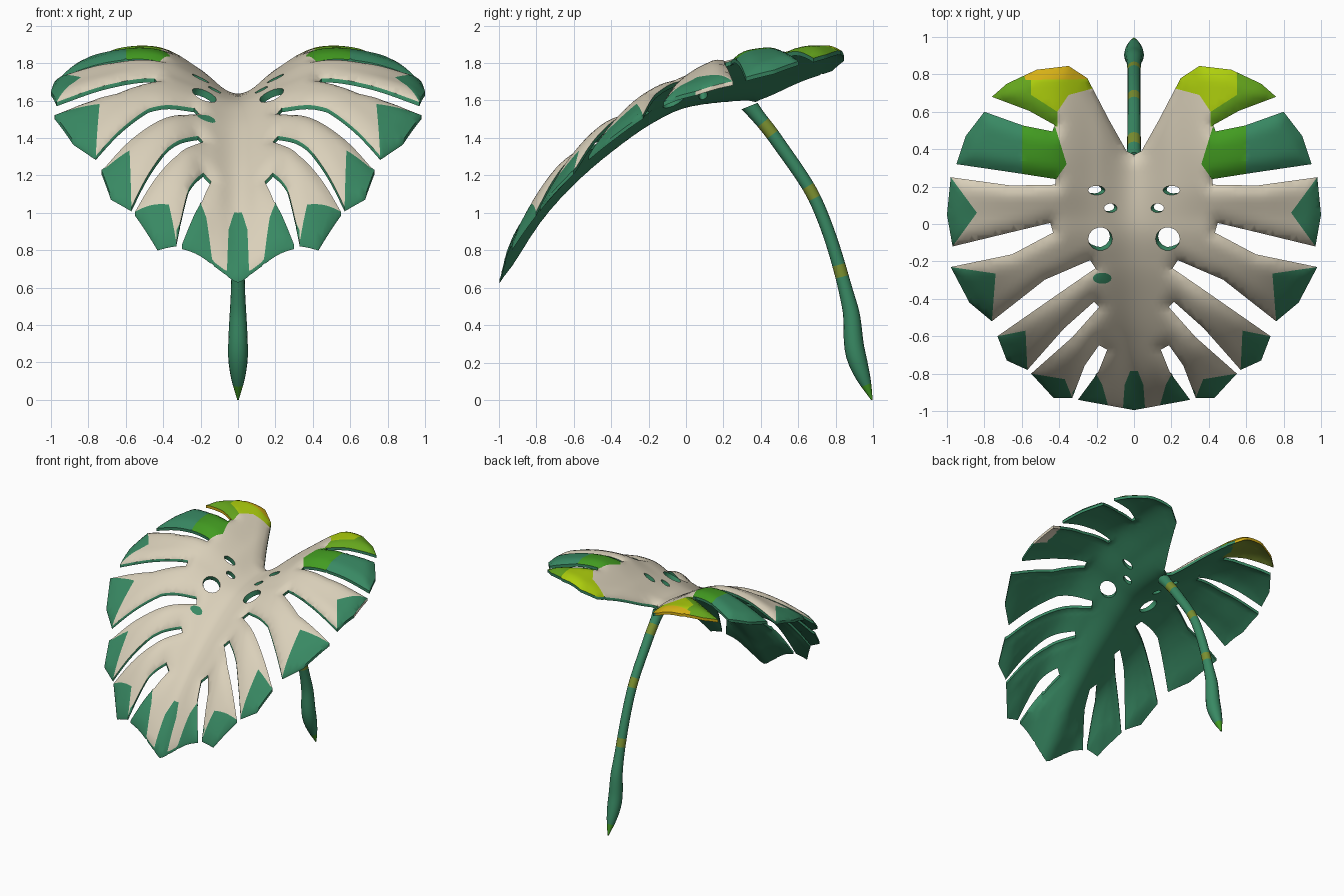
import bpy, bmesh, math
from mathutils import Vector, kdtree
from mathutils.geometry import delaunay_2d_cdt

if "Cube" in bpy.data.objects:
    bpy.data.objects.remove(bpy.data.objects["Cube"])

COLOURS = {
    "cream": (0.70, 0.63, 0.49), "green": (0.04, 0.25, 0.125),
    "leaf_green": (0.055, 0.33, 0.015), "grass_lime": (0.13, 0.38, 0.012),
    "lime": (0.42, 0.62, 0.004), "gold": (0.68, 0.44, 0.008),
    "olive": (0.20, 0.28, 0.03),
}
NAMES = list(COLOURS)
MATS = []
for n, c in COLOURS.items():
    m = bpy.data.materials.new(n)
    m.diffuse_color = (*c, 1)
    m.use_nodes = True
    m.node_tree.nodes["Principled BSDF"].inputs["Base Color"].default_value = m.diffuse_color
    MATS.append(m)


def curve(table, t):
    """Smooth interpolation through (t, value) pairs."""
    if t <= table[0][0]:
        return table[0][1]
    if t >= table[-1][0]:
        return table[-1][1]
    i = max(k for k in range(len(table) - 1) if table[k][0] <= t)

    def slope(k):
        a, b = table[max(k - 1, 0)], table[min(k + 1, len(table) - 1)]
        return (b[1] - a[1]) / (b[0] - a[0])
    (t0, v0), (t1, v1) = table[i], table[i + 1]
    h = t1 - t0
    s = (t - t0) / h
    ease = s * s * (3 - 2 * s)
    return (v0 + (v1 - v0) * ease + h * s * (1 - s) * ((1 - s) * slope(i) - s * slope(i + 1)))


def inside(p, poly):
    x, y = p
    hit = False
    for (ax, ay), (bx, by) in zip(poly, poly[1:] + poly[:1]):
        if (ay > y) != (by > y) and x < (bx - ax) * (y - ay) / (by - ay) + ax:
            hit = not hit
    return hit


def resample(poly, step=0.025):
    out = []
    for a, b in zip(poly, poly[1:] + poly[:1]):
        a, b = Vector(a), Vector(b)
        n = max(1, round((b - a).length / step))
        out += [a.lerp(b, k / n) for k in range(n)]
    return out


def mirrored(poly):
    return [(-x, y) for x, y in poly]


def ellipse(cx, cy, rx, ry, n=14):
    return [(cx + rx * math.cos(k * math.tau / n), cy + ry * math.sin(k * math.tau / n))
            for k in range(n)]


def point_tree(points):
    tree = kdtree.KDTree(len(points))
    for i, p in enumerate(points):
        tree.insert((p[0], p[1], 0), i)
    tree.balance()
    return tree


def finish(name, bm):
    me = bpy.data.meshes.new(name)
    bm.to_mesh(me)
    bm.free()
    for m in MATS:
        me.materials.append(m)
    ob = bpy.data.objects.new(name, me)
    bpy.context.collection.objects.link(ob)
    bpy.ops.object.select_all(action='DESELECT')
    ob.select_set(True)
    bpy.context.view_layer.objects.active = ob
    bpy.ops.object.shade_smooth_by_angle(angle=math.radians(45))


# Gaps between lobes: lower mouth, root, upper mouth, half width, bend
GAPS = [((.3, -.94), (.165, -.66), (.33, -.93), .042, 0),
        ((.55, -.8), (.2, -.43), (.57, -.78), .033, 0),
        ((.73, -.6), (.22, -.215), (.76, -.52), .043, .02),
        ((.98, -.23), (.44, -.02), (.97, -.12), .045, -.02),
        ((.98, .25), (.42, .225), (.95, .32), .025, -.01),
        ((.8, .6), (.43, .512), (.76, .68), .03, 0)]
# Middle of each lobe's outer rim, following each gap
RIMS = [(.43, -.93), (.68, -.73), (.88, -.42), (1, .05), (.9, .47), (.68, .75)]
BACK = [(.52, .825), (.35, .845), (.25, .78), (.13, .55), (.04, .39), (0, .37)]

half = [(0, -.995)]
for (lo, root, up, w, bend), rim in zip(GAPS, RIMS):
    lo, root, up = Vector(lo), Vector(root), Vector(up)
    axis = ((lo + up) / 2 - root).normalized()
    perp = Vector((-axis.y, axis.x))
    half += [lo, root.lerp(lo, .42) + perp * (bend - w * .8), root - perp * w * .6,
             root + perp * w * .6, root.lerp(up, .42) + perp * (bend + w * .8), up, rim]
half = [tuple(p) for p in half] + BACK
OUTLINE = half + mirrored(half[1:-1])[::-1]

# Holes beside the midrib
HOLES = [ellipse(.18, -.08, .065, .062), ellipse(.125, .085, .035, .024),
         ellipse(.2, .18, .045, .025)]
HOLES += [mirrored(h) for h in HOLES]

# Coloured areas of the upper face, first match wins
GOLD = [(.22, .775), (.58, .77), (.62, .9), (.22, .9)]
LIME = [(.2, .73), (.35, .69), (.41, .6), (.55, .69), (.55, .9), (.2, .9)]
GRASS = [(.41, .52), (.62, .555), (.85, .7), (.55, .87), (.55, .69), (.41, .6)]
LEAF = [(.36, .32), (.42, .235), (.6, .235), (.6, .54), (.42, .515)]
OUTER = [(.6, .235), (1, .29), (.85, .63), (.6, .54)]
STRIPE = [(-.06, -1), (-.05, -.86), (-.02, -.785), (.02, -.785), (.05, -.86), (.06, -1)]
SIDE_STRIPE = [(.13, -1), (.17, -.86), (.22, -.77), (.33, -.9), (.33, -1)]
APEXES = [(.37, -.83), (.58, -.57), (.74, -.265), (.84, .06)]

both = [("lime", LIME), ("grass_lime", GRASS), ("leaf_green", LEAF), ("green", OUTER),
        ("green", SIDE_STRIPE)]
for i, apex in enumerate(APEXES):  # green lobe tips
    x, y = RIMS[i]
    both.append(("green", [GAPS[i][2], apex, GAPS[i + 1][0], (x * 1.06, y * 1.06)]))
AREAS = [("gold", mirrored(GOLD)), ("green", STRIPE), ("green", ellipse(-.17, -.29, .05, .03))]
AREAS += both + [(c, mirrored(p)) for c, p in both]

# Leaf surface: drooping midrib, raised folds to each side, rolled edge
RIB = [(-1, .67), (-.8, .98), (-.6, 1.2), (-.4, 1.37), (-.2, 1.51), (0, 1.6), (.38, 1.645), (.85, 1.7)]
RISE = [(-1, .08), (-.7, .13), (0, .145), (.2, .2), (.4, .225), (.85, .19)]
FOLD = [(-.2, .47), (0, 0), (.2, .47), (.43, 1), (.7, .92), (1, .44)]
WIDTH = [(-1, .5), (-.8, .56), (-.5, .78), (-.2, 1)]
edge_tree = point_tree(resample(OUTLINE))


def edge_distance(x, y):
    return edge_tree.find((x, y, 0))[2]


def height(x, y):
    roll = 0.03 * max(0, 1 - edge_distance(x, y) / 0.08) ** 2
    u = abs(x) / curve(WIDTH, y)
    return curve(RIB, y) + curve(RISE, y) * curve(FOLD, u) - roll


def build_leaf(step=0.028):
    pts, edges = [], []
    for loop in [OUTLINE] + HOLES + [a for _, a in AREAS]:
        ring = resample(loop)
        n, s = len(ring), len(pts)
        pts += ring
        edges += [(s + k, s + (k + 1) % n) for k in range(n)]
    tree = point_tree(pts)
    for i in range(-36, 37):
        for j in range(-36, 32):
            p = Vector(((i + .5 * (j % 2)) * step, j * step))
            if tree.find((*p, 0))[2] > step / 2 and inside(p, OUTLINE):
                pts.append(p)
    co, _, tris, *_ = delaunay_2d_cdt(pts, edges, [], 0, 1e-5)

    # Upper face
    bm = bmesh.new()
    top = [bm.verts.new((p.x, p.y, height(p.x, p.y))) for p in co]
    for t in tris:
        c = sum((co[k] for k in t), Vector((0, 0))) / 3
        if not inside(c, OUTLINE) or any(inside(c, h) for h in HOLES):
            continue
        f = bm.faces.new([top[k] for k in t])
        f.material_index = NAMES.index(next((n for n, a in AREAS if inside(c, a)), "cream"))
    for v in [v for v in bm.verts if not v.link_faces]:
        bm.verts.remove(v)
    bm.normal_update()

    # Green underside thinning to the rim; the left back lobe is tinted through
    faces, verts = list(bm.faces), list(bm.verts)
    rim = [(l.vert, l.link_loop_next.vert, f) for f in faces for l in f.loops
           if len(l.edge.link_faces) == 1]
    low = {}
    for v in verts:
        t = min(1, edge_distance(v.co.x, v.co.y) / 0.06)
        drop = v.normal.lerp(Vector((0, 0, 1)), 1 - t).normalized()
        low[v] = bm.verts.new(v.co - drop * (0.022 + 0.016 * t))

    def back(f, tint):
        c = f.calc_center_median()
        if c.x < -.3 and NAMES[f.material_index] in ("gold", "lime", "grass_lime"):
            return NAMES.index(tint)
        return NAMES.index("cream" if c.x > .9 and .06 < c.y < .26 else "green")
    for f in faces:
        g = bm.faces.new([low[v] for v in reversed(f.verts)])
        g.material_index = back(f, "olive")
    for a, b, f in rim:
        g = bm.faces.new((b, a, low[a], low[b]))
        g.material_index = back(f, "gold")
    finish("leaf_blade", bm)


# Stem: path and radius along the height, with coloured bands
PATH = [(0, .993), (.25, .905), (.5, .875), (1.05, .7), (1.4, .475), (1.57, .34)]
RADIUS = [(0, .004), (.12, .038), (.25, .053), (.65, .036), (1.5, .037), (1.57, .046)]
BANDS = [1.45, 1.11, .69]


def build_stem(sides=16):
    cuts = sorted({.04 * k for k in range(39)} | {1.57} | {z + d for z in BANDS for d in (-.032, .032)})
    bm = bmesh.new()
    rings = []
    across = Vector((1, 0, 0))
    for z in cuts:
        y, r = curve(PATH, z), curve(RADIUS, z)
        along = Vector((0, curve(PATH, z + .01) - curve(PATH, z - .01), .02)).normalized()
        side = along.cross(across)
        rings.append([bm.verts.new(Vector((0, y, z)) + across * r * math.cos(a) + side * r * math.sin(a))
                      for a in (math.tau * k / sides for k in range(sides))])
    for i, (a, b) in enumerate(zip(rings, rings[1:])):
        z = (cuts[i] + cuts[i + 1]) / 2
        mat = "olive" if any(abs(z - c) < .032 for c in BANDS) else "leaf_green" if z < .08 else "green"
        for k in range(sides):
            n = (k + 1) % sides
            bm.faces.new((a[k], a[n], b[n], b[k])).material_index = NAMES.index(mat)
    for ring in (rings[0], rings[-1]):
        bm.faces.new(ring).material_index = NAMES.index("green")
    bmesh.ops.recalc_face_normals(bm, faces=bm.faces)
    finish("stem", bm)


build_leaf()
build_stem()
